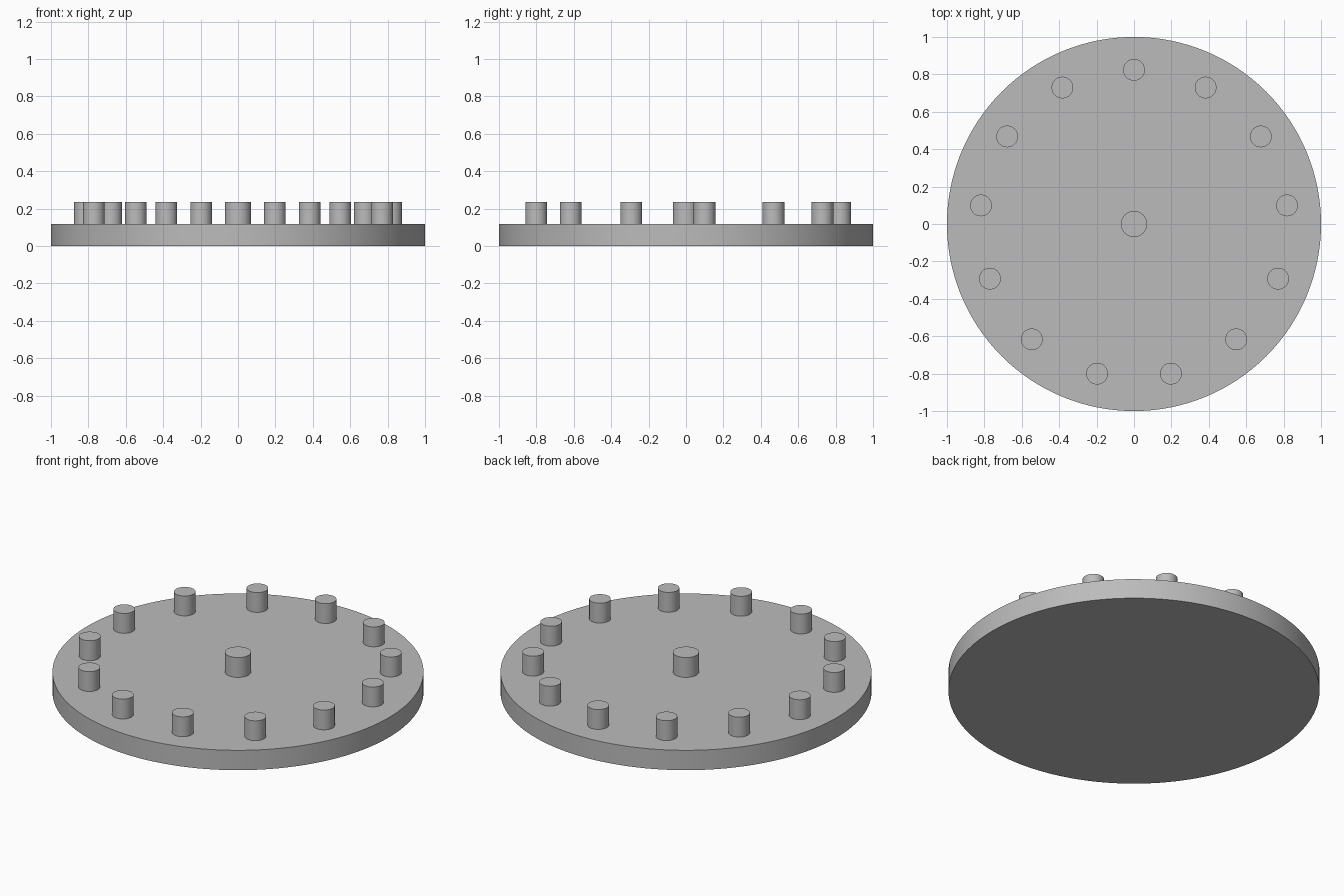
import bpy
import math

PLATE_H = 0.118
PEG_TOP = 0.236
PEG_COUNT = 13
RING_R = 0.824

cube = bpy.data.objects.get("Cube")
if cube:
    bpy.data.objects.remove(cube, do_unlink=True)

# Single grey finish
grey = bpy.data.materials.new("plain_grey")
grey.use_nodes = True
colour = (0.5, 0.5, 0.5, 1.0)
grey.diffuse_color = colour
grey.node_tree.nodes["Principled BSDF"].inputs["Base Color"].default_value = colour


def cylinder(name, radius, bottom, top, x=0.0, y=0.0, sides=48):
    bpy.ops.mesh.primitive_cylinder_add(
        vertices=sides, radius=radius, depth=top - bottom,
        location=(x, y, (bottom + top) / 2))
    obj = bpy.context.object
    obj.name = name
    obj.data.materials.append(grey)
    bpy.ops.object.shade_smooth_by_angle(angle=math.radians(30))
    return obj


# Round base plate and centre post
cylinder("base_plate", 1.0, 0.0, PLATE_H, sides=128)
cylinder("centre_peg", 0.07, PLATE_H, PEG_TOP)

# Ring of pegs, the first one at the back
for i in range(PEG_COUNT):
    angle = math.pi / 2 + i * math.tau / PEG_COUNT
    cylinder(f"ring_peg_{i + 1}", 0.058, PLATE_H, PEG_TOP,
             RING_R * math.cos(angle), RING_R * math.sin(angle))
